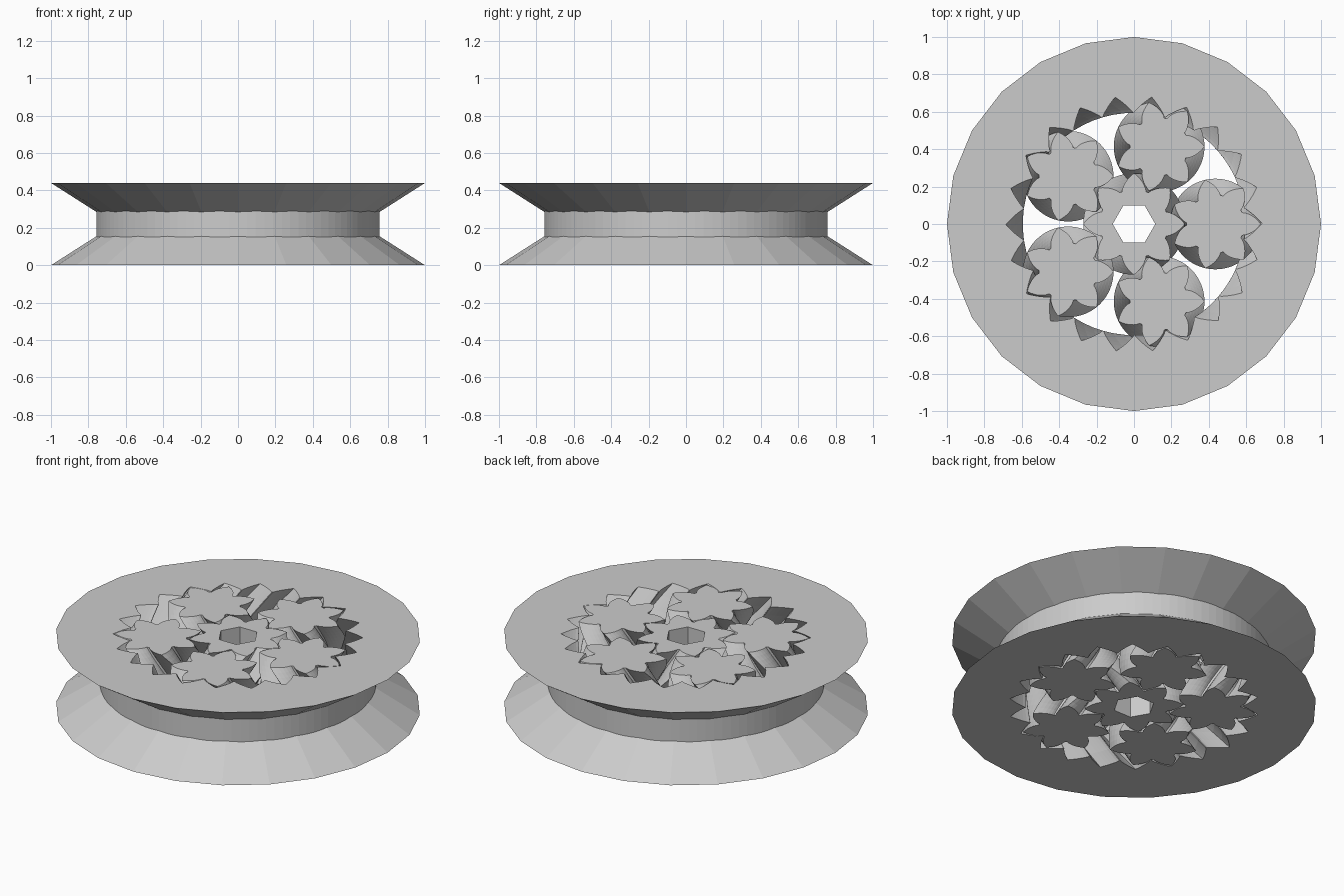
import bpy, bmesh
from math import pi, sin, cos, tan, acos, sqrt, ceil, degrees
from mathutils import Matrix

if "Cube" in bpy.data.objects:
    bpy.data.objects.remove(bpy.data.objects["Cube"])

# Main dimensions
HEIGHT = 0.44
CORE_R = 0.757
PRESSURE = pi / 4
SUN_N, PLANET_N, PLANETS = 8, 7, 5
RING_N = SUN_N + 2 * PLANET_N
RING_R = 0.638                        # pitch radius of the ring
PITCH = 2 * pi * RING_R / RING_N
ORBIT = RING_R * (SUN_N + PLANET_N) / RING_N
GAP = 0.0044

grey = bpy.data.materials.new("light_grey")
grey.use_nodes = True
grey.diffuse_color = (0.6, 0.6, 0.6, 1)
grey.node_tree.nodes["Principled BSDF"].inputs["Base Color"].default_value = (0.6, 0.6, 0.6, 1)


def make_object(name, bm):
    bmesh.ops.recalc_face_normals(bm, faces=bm.faces)
    mesh = bpy.data.meshes.new(name)
    bm.to_mesh(mesh)
    bm.free()
    mesh.materials.append(grey)
    obj = bpy.data.objects.new(name, mesh)
    bpy.context.collection.objects.link(obj)
    return obj


def cone(name, sides, r1, r2, z1, z2):
    bm = bmesh.new()
    bmesh.ops.create_cone(bm, cap_ends=True, segments=sides, radius1=r1, radius2=r2,
                          depth=z2 - z1, matrix=Matrix.Translation((0, 0, (z1 + z2) / 2)))
    return make_object(name, bm)


def combine(obj, tool, operation):
    """Apply a boolean and remove the tool object."""
    mod = obj.modifiers.new("boolean", 'BOOLEAN')
    mod.operation, mod.solver, mod.object = operation, 'EXACT', tool
    tool.hide_render = True
    graph = bpy.context.evaluated_depsgraph_get()
    mesh = bpy.data.meshes.new_from_object(obj.evaluated_get(graph))
    obj.modifiers.clear()
    obj.data = mesh
    bpy.data.objects.remove(tool)


def gear_profile(teeth, clearance):
    """Involute outline as (radius, angle) pairs."""
    pitch_r = teeth * PITCH / (2 * pi)
    base = pitch_r * cos(PRESSURE)
    root = pitch_r - PITCH / 4 - clearance / 2
    outer = pitch_r + PITCH / 4 - clearance / 2
    half = pi / (2 * teeth) - clearance / base / 2

    def half_angle(r):
        a = acos(base / r)
        return half - (tan(a) - a) + (tan(PRESSURE) - PRESSURE)

    while half_angle(outer) < 0:
        outer -= 0.0004
    steps = 6
    flank = []
    for i in range(steps + 1):
        r = root + (outer - root) * i / steps
        flank.append((r, min(half_angle(r), pi / teeth * 0.97)))
    outline = []
    for t in range(teeth):
        mid = 2 * pi * t / teeth
        outline += [(r, mid - a) for r, a in flank]
        outline += [(r, mid + a) for r, a in reversed(flank)]
    return outline


def herringbone(name, teeth, clearance, hand=-1, x=0, turn=0, orbit=0, extra=0):
    """Gear whose teeth twist by one tooth from the middle to each end."""
    outline = gear_profile(teeth, clearance)
    twist = 2 * pi / teeth
    slices = ceil(degrees(twist) / 6)
    bm = bmesh.new()
    rows = []
    for k in range(-slices, slices + 1):
        z = HEIGHT / 2 + k / slices * (HEIGHT / 2 + extra)
        spin = turn + hand * twist * abs(k) / slices
        rows.append([bm.verts.new((r * cos(a + spin), r * sin(a + spin), z))
                     for r, a in outline])
    n = len(outline)
    for low, high in zip(rows, rows[1:]):
        for i in range(n):
            j = (i + 1) % n
            bm.faces.new((low[i], low[j], high[j], high[i]))
    bm.faces.new(rows[0][::-1])
    bm.faces.new(rows[-1])
    bmesh.ops.transform(bm, verts=bm.verts,
                        matrix=Matrix.Rotation(orbit, 4, 'Z') @ Matrix.Translation((x, 0, 0)))
    return make_object(name, bm)


# Outer ring: round core, two faceted flanges, toothed opening
ring = cone("outer_ring", 100, CORE_R, CORE_R, 0.05, HEIGHT - 0.05)
slope = (1 - CORE_R) / 0.155
tip = 1 - slope * 0.175
combine(ring, cone("lower_flange", 24, 1, tip, 0, 0.175), 'UNION')
combine(ring, cone("upper_flange", 24, tip, 1, HEIGHT - 0.175, HEIGHT), 'UNION')
combine(ring, herringbone("ring_cutter", RING_N, -GAP, extra=0.003), 'DIFFERENCE')

# Sun gear with a hexagonal socket
sun = herringbone("sun_gear", SUN_N, GAP, hand=1, turn=(PLANET_N + 1) * pi / SUN_N)
socket = cone("socket_cutter", 6, 0.114, 0.114, -0.1, HEIGHT + 0.1)
socket.data.transform(Matrix.Rotation(pi / 2, 4, 'Z'))
combine(sun, socket, 'DIFFERENCE')

# Planet gears
for i in range(PLANETS):
    herringbone(f"planet_gear_{i + 1}", PLANET_N, GAP, x=ORBIT,
                turn=i * SUN_N / PLANETS * 2 * pi / PLANET_N, orbit=i * 2 * pi / PLANETS)
